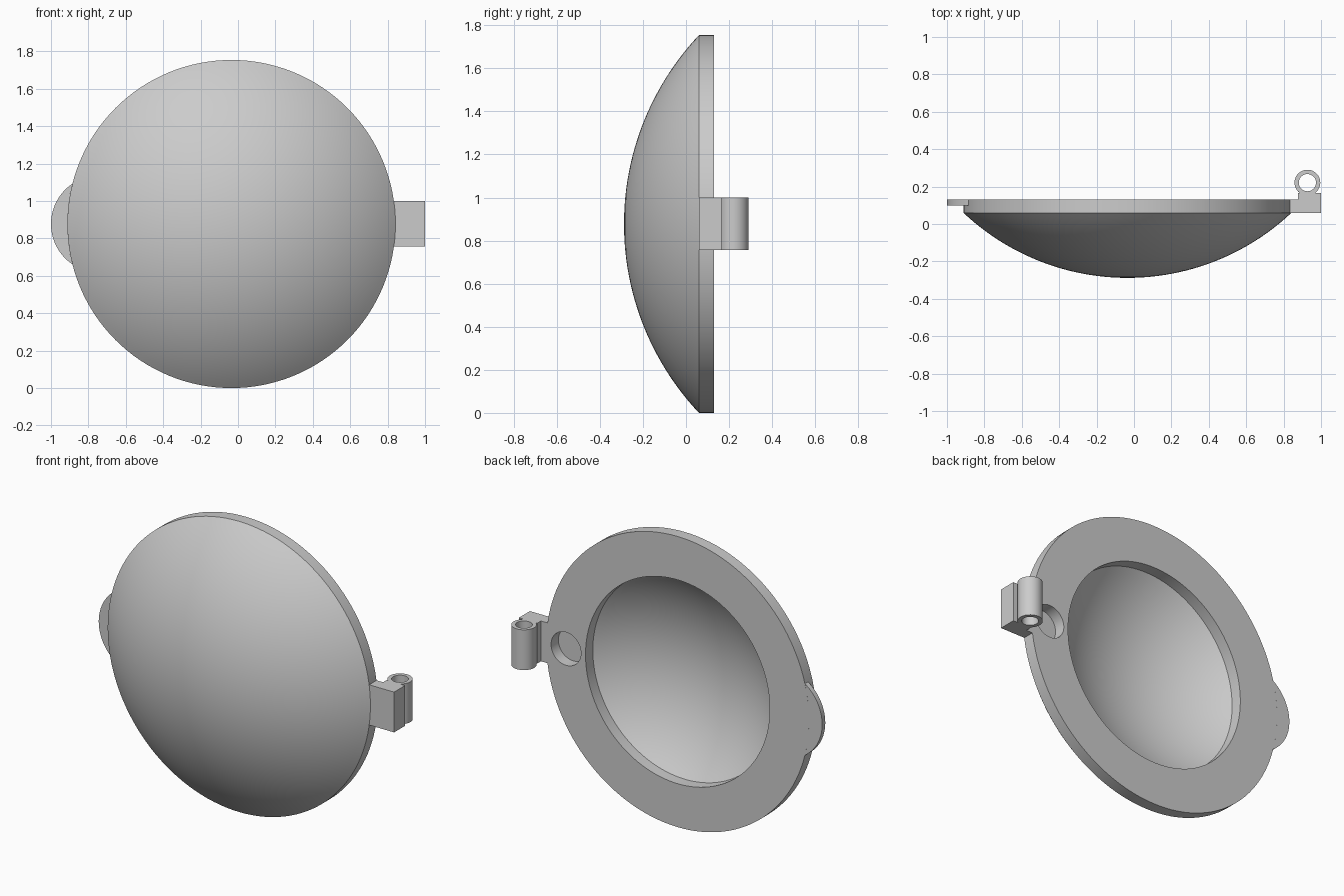
import bpy, bmesh
from math import sin, cos, pi, sqrt, asin, atan2, radians
from mathutils import Vector

if "Cube" in bpy.data.objects:
    bpy.data.objects.remove(bpy.data.objects["Cube"])

CX, CZ, R = -0.035, 0.877, 0.877      # disc centre and radius
FRONT, BACK = 0.06, 0.13              # rim faces


def finish(name, bm):
    bmesh.ops.remove_doubles(bm, verts=bm.verts, dist=1e-5)
    bmesh.ops.recalc_face_normals(bm, faces=bm.faces)
    me = bpy.data.meshes.new(name)
    bm.to_mesh(me)
    bm.free()
    ob = bpy.data.objects.new(name, me)
    bpy.context.collection.objects.link(ob)
    return ob


def smooth(ob):
    bpy.ops.object.select_all(action='DESELECT')
    ob.select_set(True)
    bpy.context.view_layer.objects.active = ob
    bpy.ops.object.shade_smooth_by_angle(angle=radians(25))


def lathe(name, profile, axis, origin, segs, closed=False):
    """Revolve (radius, height) points about the y or z axis."""
    bm = bmesh.new()
    rings = []
    for r, h in profile:
        ring = []
        for i in range(segs):
            a, b = r * cos(2 * pi * i / segs), r * sin(2 * pi * i / segs)
            p = Vector((a, h, b)) if axis == 'Y' else Vector((a, b, h))
            ring.append(bm.verts.new(p + Vector(origin)))
        rings.append(ring)
    pairs = list(zip(rings, rings[1:])) + ([(rings[-1], rings[0])] if closed else [])
    for p, q in pairs:
        for i in range(segs):
            j = (i + 1) % segs
            bm.faces.new((p[i], p[j], q[j], q[i]))
    return finish(name, bm)


def prism(name, points, offset):
    """Extrude a closed outline by an offset vector."""
    bm = bmesh.new()
    face = bm.faces.new([bm.verts.new(p) for p in points])
    geo = bmesh.ops.extrude_face_region(bm, geom=[face], use_keep_orig=True)
    moved = [v for v in geo['geom'] if isinstance(v, bmesh.types.BMVert)]
    bmesh.ops.translate(bm, verts=moved, vec=offset)
    return finish(name, bm)


def cap(radius, depth, n):
    """Spherical cap section from its centre out to its edge at FRONT."""
    s = (radius ** 2 + depth ** 2) / (2 * depth)
    t = asin(radius / s)
    return [(s * sin(t * i / n), FRONT - depth + s - s * cos(t * i / n))
            for i in range(n + 1)]


# Domed lid: outer dome, rim, flat back ring, then the hollow inside
hollow = cap(0.615, 0.225, 16)
profile = cap(R, 0.348, 24) + [(R, BACK), (0.615, BACK)] + hollow[::-1]
lid = lathe("domed_lid", profile, 'Y', (CX, 0, CZ), 128)

# Round blind hole in the back beside the hinge
cutter = lathe("hole_cutter", [(0, FRONT), (0.1, FRONT), (0.1, 0.2), (0, 0.2)],
               'Y', (0.71, 0, CZ), 48)
mod = lid.modifiers.new("hole", 'BOOLEAN')
mod.object, mod.operation, mod.solver = cutter, 'DIFFERENCE', 'EXACT'
bpy.context.view_layer.objects.active = lid
bpy.ops.object.modifier_apply(modifier=mod.name)
bpy.data.objects.remove(cutter)
smooth(lid)

# Thumb tab: crescent between its own arc and the lid edge
r, d = 0.26, 0.705
ix = (d * d + R * R - r * r) / (2 * d)
iz = sqrt(R * R - ix * ix)
a_out, a_in, n = atan2(iz, ix - d), asin(iz / R), 24
outline = [(CX - d - r * cos(a_out * (1 - 2 * i / n)), 0.1,
            CZ + r * sin(a_out * (1 - 2 * i / n))) for i in range(n + 1)]
outline += [(CX - R * cos(a_in * (2 * i / n - 1)), 0.1,
             CZ + R * sin(a_in * (2 * i / n - 1))) for i in range(1, n)]
smooth(prism("thumb_tab", outline, (0, BACK - 0.1, 0)))

# Hinge block, stepped up under the barrel
Z0, Z1 = 0.757, 1.0
steps = [(0.834, FRONT), (1.0, FRONT), (1.0, 0.165), (0.877, 0.165),
         (0.877, BACK), (0.834, BACK)]
prism("hinge_block", [(x, y, Z0) for x, y in steps], (0, 0, Z1 - Z0))

# Hinge barrel
barrel = lathe("hinge_barrel", [(0.046, Z0), (0.069, Z0), (0.069, Z1), (0.046, Z1)],
               'Z', (0.927, 0.221, 0), 48, closed=True)
smooth(barrel)
